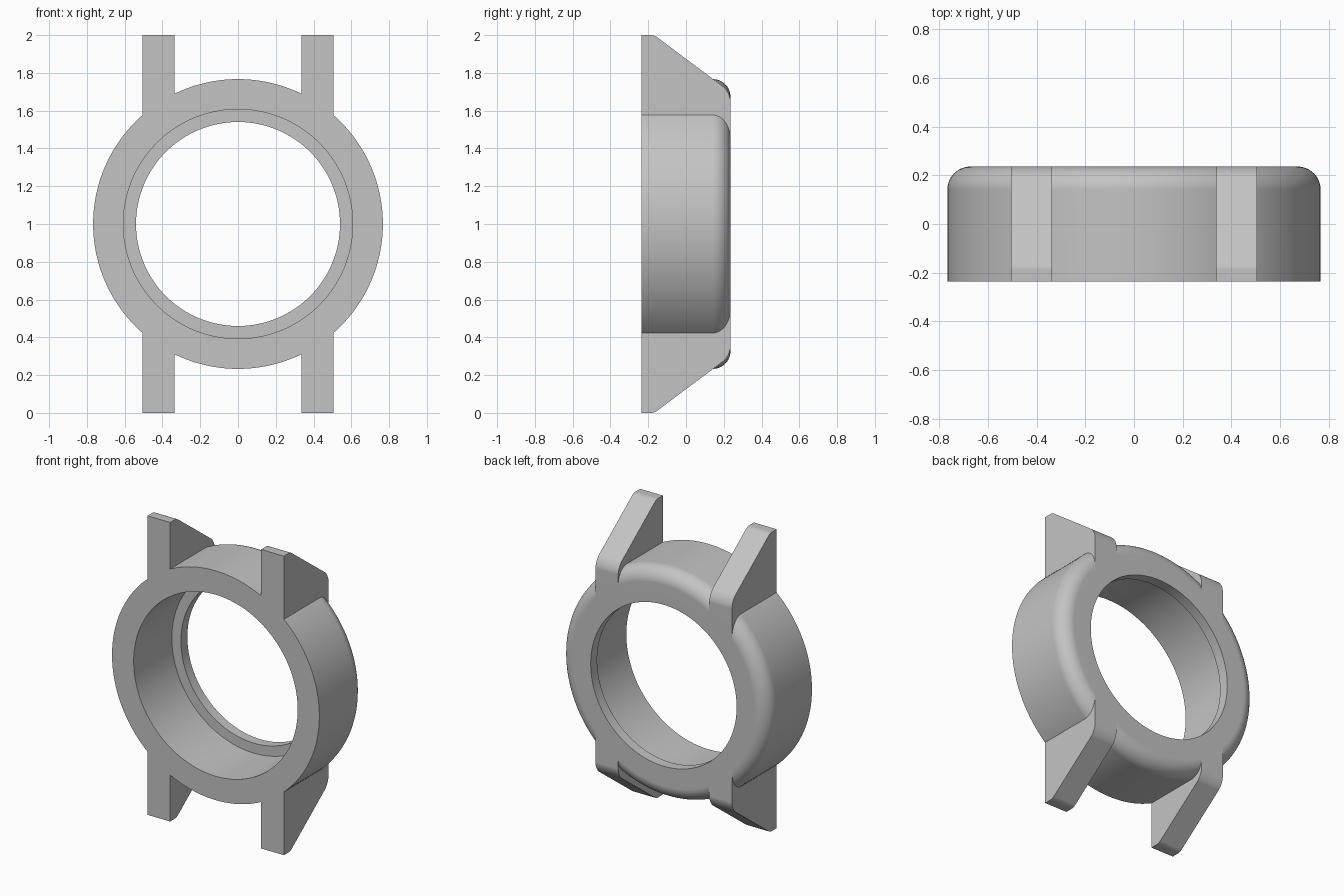
import bpy, bmesh, math
from mathutils import Vector

if "Cube" in bpy.data.objects:
    bpy.data.objects.remove(bpy.data.objects["Cube"], do_unlink=True)

FRONT, BACK = -0.236, 0.236
OUTER, BORE, LIP = 0.767, 0.607, 0.54
LIP_FRONT = 0.168
ROUND = 0.095
CENTRE = Vector((0, 0, 1))

grey = bpy.data.materials.new("plain grey")
grey.use_nodes = True
grey.diffuse_color = (0.55, 0.55, 0.55, 1)
grey.node_tree.nodes["Principled BSDF"].inputs["Base Color"].default_value = grey.diffuse_color


def make_object(name, bm):
    bmesh.ops.recalc_face_normals(bm, faces=bm.faces)
    mesh = bpy.data.meshes.new(name)
    bm.to_mesh(mesh)
    bm.free()
    mesh.materials.append(grey)
    obj = bpy.data.objects.new(name, mesh)
    bpy.context.collection.objects.link(obj)
    return obj


def case_ring():
    """Turned ring with a rounded back edge and a stepped bore."""
    arc = [(OUTER - ROUND + ROUND * math.cos(a), BACK - ROUND + ROUND * math.sin(a))
           for a in (math.pi / 2 * i / 12 for i in range(13))]
    profile = [(BORE, FRONT), (OUTER, FRONT)] + arc + [
        (LIP, BACK), (LIP, LIP_FRONT), (BORE, LIP_FRONT)]
    bm = bmesh.new()
    verts = [bm.verts.new(CENTRE + Vector((r, y, 0))) for r, y in profile]
    edges = [bm.edges.new((v, verts[i - 1])) for i, v in enumerate(verts)]
    bmesh.ops.spin(bm, geom=verts + edges, cent=CENTRE, axis=(0, 1, 0),
                   angle=math.tau, steps=144, use_merge=False)
    bmesh.ops.remove_doubles(bm, verts=bm.verts, dist=0.0001)
    return make_object("case_ring", bm)


def add_lug(bm, side, up):
    """Wedge with a sloping back; its foot is slanted to stay out of the bore."""
    profile = [(FRONT, None), (FRONT, 1.0), (-0.168, 1.0), (BACK, 0.698), (BACK, None)]
    loops = []
    for x, foot in ((0.337, 0.53), (0.505, 0.38)):
        loops.append([bm.verts.new((side * x, y, 1 + up * (foot if z is None else z)))
                      for y, z in profile])
    inner, outer = loops
    bm.faces.new(inner)
    bm.faces.new(outer)
    for i in range(len(profile)):
        bm.faces.new((inner[i - 1], inner[i], outer[i], outer[i - 1]))
    # Soften the tip and the bend into the back face
    for i, size in ((2, 0.018), (3, 0.05)):
        edge = bm.edges.get((inner[i], outer[i]))
        bmesh.ops.bevel(bm, geom=[edge], offset=size, segments=8,
                        profile=0.5, affect='EDGES')


ring = case_ring()
bm = bmesh.new()
for side in (-1, 1):
    for up in (-1, 1):
        add_lug(bm, side, up)
lugs = make_object("strap_lugs", bm)

# Fuse the lugs into the ring
union = ring.modifiers.new("fuse lugs", 'BOOLEAN')
union.operation = 'UNION'
union.solver = 'EXACT'
union.object = lugs
bpy.ops.object.select_all(action='DESELECT')
ring.select_set(True)
bpy.context.view_layer.objects.active = ring
bpy.ops.object.modifier_apply(modifier=union.name)
bpy.data.objects.remove(lugs, do_unlink=True)
ring.name = "case_with_lugs"

# Smooth curves, crisp edges, clean flat faces
bpy.ops.object.shade_smooth_by_angle(angle=math.radians(25))
weighted = ring.modifiers.new("flat faces stay flat", 'WEIGHTED_NORMAL')
weighted.keep_sharp = True
